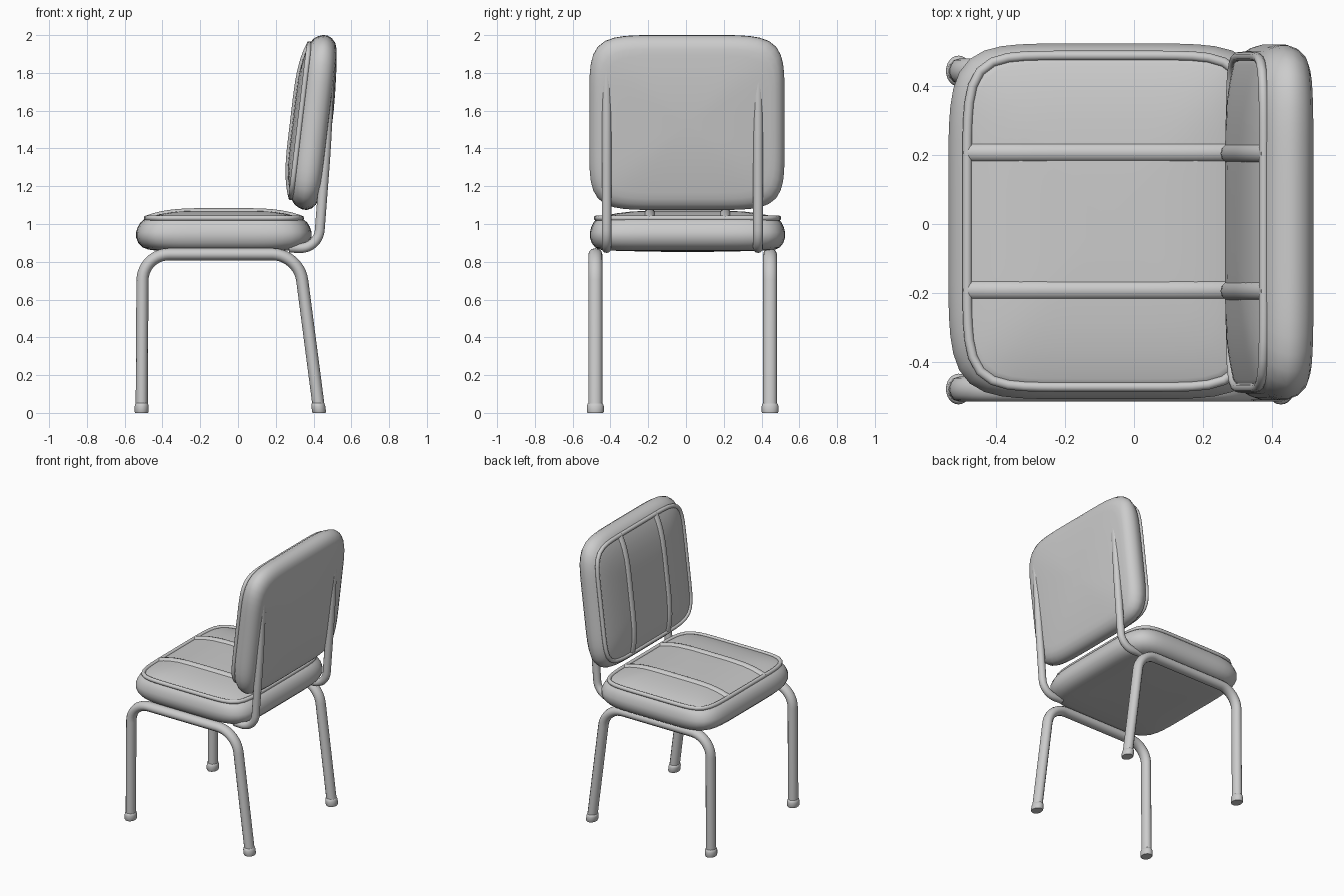
import bpy, bmesh, math
from mathutils import Vector, Matrix

if "Cube" in bpy.data.objects:
    bpy.data.objects.remove(bpy.data.objects["Cube"])

HALF_X, HALF_Y = 0.465, 0.517     # cushion half sizes
PIPE_X, PIPE_Y = 0.41, 0.482      # piping half sizes
DOME = 0.042                      # height of the padded panel


def outline(a, b, power, count=80):
    """Rounded-square outline with gently bulging sides."""
    pts = []
    for i in range(count):
        t = 2 * math.pi * i / count
        c, s = math.cos(t), math.sin(t)
        r = (abs(c / a) ** power + abs(s / b) ** power) ** (-1 / power)
        pts.append((r * c, r * s))
    return pts


def panel_height(x, y):
    s = (abs(x / PIPE_X) ** 7 + abs(y / PIPE_Y) ** 7) ** (1 / 7)
    return 0.005 + DOME * (1 - min(s, 1) ** 4)


def smooth(obj):
    bpy.ops.object.select_all(action='DESELECT')
    obj.select_set(True)
    bpy.context.view_layer.objects.active = obj
    bpy.ops.object.shade_smooth_by_angle(angle=math.radians(50))


def loft(name, rings, matrix):
    """Skin closed rings and close both ends with a fan."""
    bm = bmesh.new()
    rows = [[bm.verts.new(p) for p in ring] for ring in rings]
    n = len(rows[0])
    for lo, hi in zip(rows, rows[1:]):
        for i in range(n):
            j = (i + 1) % n
            bm.faces.new((lo[i], lo[j], hi[j], hi[i]))
    for row in (rows[0], rows[-1]):
        mid = bm.verts.new(sum((v.co for v in row), Vector()) / n)
        for i in range(n):
            bm.faces.new((row[i], row[(i + 1) % n], mid))
    bmesh.ops.recalc_face_normals(bm, faces=bm.faces)
    mesh = bpy.data.meshes.new(name)
    bm.to_mesh(mesh)
    bm.free()
    obj = bpy.data.objects.new(name, mesh)
    bpy.context.collection.objects.link(obj)
    obj.matrix_world = matrix
    smooth(obj)


def tube(name, pts, radius, matrix, cyclic=False):
    """Round tube along a path, turned into a mesh."""
    curve = bpy.data.curves.new(name, 'CURVE')
    curve.dimensions = '3D'
    curve.bevel_depth = radius
    curve.bevel_resolution = 4
    curve.use_fill_caps = True
    sp = curve.splines.new('POLY')
    sp.points.add(len(pts) - 1)
    for p, co in zip(sp.points, pts):
        p.co = (*co, 1)
    sp.use_cyclic_u = cyclic
    obj = bpy.data.objects.new(name, curve)
    bpy.context.collection.objects.link(obj)
    obj.matrix_world = matrix
    bpy.ops.object.select_all(action='DESELECT')
    obj.select_set(True)
    bpy.context.view_layer.objects.active = obj
    bpy.ops.object.convert(target='MESH')
    smooth(bpy.context.view_layer.objects.active)


def rounded_path(corners, dist, steps=10):
    """Path in the xz plane with each inner corner rounded off."""
    pts = [Vector((x, 0, z)) for x, z in corners]
    out = [pts[0]]
    for prev, c, nxt in zip(pts, pts[1:], pts[2:]):
        p = c + (prev - c).normalized() * dist
        q = c + (nxt - c).normalized() * dist
        h1, h2 = p.lerp(c, 0.56), q.lerp(c, 0.56)
        for i in range(steps + 1):
            t = i / steps
            u = 1 - t
            out.append(p * u**3 + h1 * (3 * u * u * t) + h2 * (3 * u * t * t) + q * t**3)
    return out + [pts[-1]]


def cushion(name, matrix, thick, belly):
    # padded body: belly, rounded side wall
    rings = []
    for s in (0.2, 0.5, 0.75):
        rings.append([(x * s, y * s, -thick - belly * (1 - s * s))
                      for x, y in outline(HALF_X - 0.1, HALF_Y - 0.1, 6)])
    for inset, f in ((0.1, 1), (0.065, 0.97), (0.035, 0.9), (0.012, 0.76), (0, 0.58),
                     (0, 0.42), (0.01, 0.24), (0.024, 0.1), (0.042, 0.01)):
        rings.append([(x, y, -thick * f) for x, y in outline(HALF_X - inset, HALF_Y - inset * 0.8, 6)])
    # domed front panel
    for s in (0.99, 0.95, 0.88, 0.78, 0.62, 0.4, 0.15):
        rings.append([(x * s, y * s, panel_height(x * s, y * s))
                      for x, y in outline(PIPE_X, PIPE_Y, 7)])
    loft(name, rings, matrix)
    # piping around the panel
    tube(name + "_piping", [(x, y, 0.006) for x, y in outline(PIPE_X, PIPE_Y, 7)],
         0.014, matrix, cyclic=True)
    # two raised ribs over the panel
    for i, y in enumerate((-0.2, 0.2)):
        xs = [PIPE_X * math.sin(math.pi / 2 * k / 12) for k in range(-12, 13)]
        tube(f"{name}_rib_{i + 1}", [(x, y, panel_height(x, y) - 0.017) for x in xs], 0.03, matrix)


# seat and tilted backrest share one cushion design
cushion("seat", Matrix.Translation((-0.075, 0.008, 1.025)), 0.165, 0.008)
tilt = math.radians(6.8)
cushion("backrest", Matrix.Translation((0.335, 0.005, 1.546)) @ Matrix.Rotation(tilt - math.pi / 2, 4, 'Y'),
        0.145, 0.02)

# leg frames: one bent tube per side, with rubber feet
leg_path = rounded_path([(-0.51, 0.01), (-0.505, 0.84), (0.322, 0.84), (0.43, 0.01)], 0.14)
foot_profile = [(0.034, 0), (0.037, 0.006), (0.037, 0.035), (0.034, 0.048), (0.028, 0.054)]
for side, y in (("left", -0.48), ("right", 0.445)):
    frame = Matrix.Translation((0, y, 0)) @ Matrix.Diagonal((1, 1.15, 1, 1))
    tube(side + "_leg_frame", leg_path, 0.032, frame)
    for end, x, lean in (("front", -0.51, 0), ("rear", 0.43, -0.13)):
        rings = [[(x + lean * z + r * math.cos(k * math.pi / 12), r * 1.05 * math.sin(k * math.pi / 12), z)
                  for k in range(24)] for r, z in foot_profile]
        loft(f"{side}_{end}_foot", rings, frame)

# back supports: tubes from under the seat, sinking into the backrest
support_path = rounded_path([(0.27, 0.875), (0.425, 0.868), (0.443, 1.1), (0.466, 1.4), (0.486, 1.81)], 0.1)
for side, y in (("left", -0.42), ("right", 0.382)):
    tube(side + "_back_support", support_path, 0.026, Matrix.Translation((0, y, 0)))
